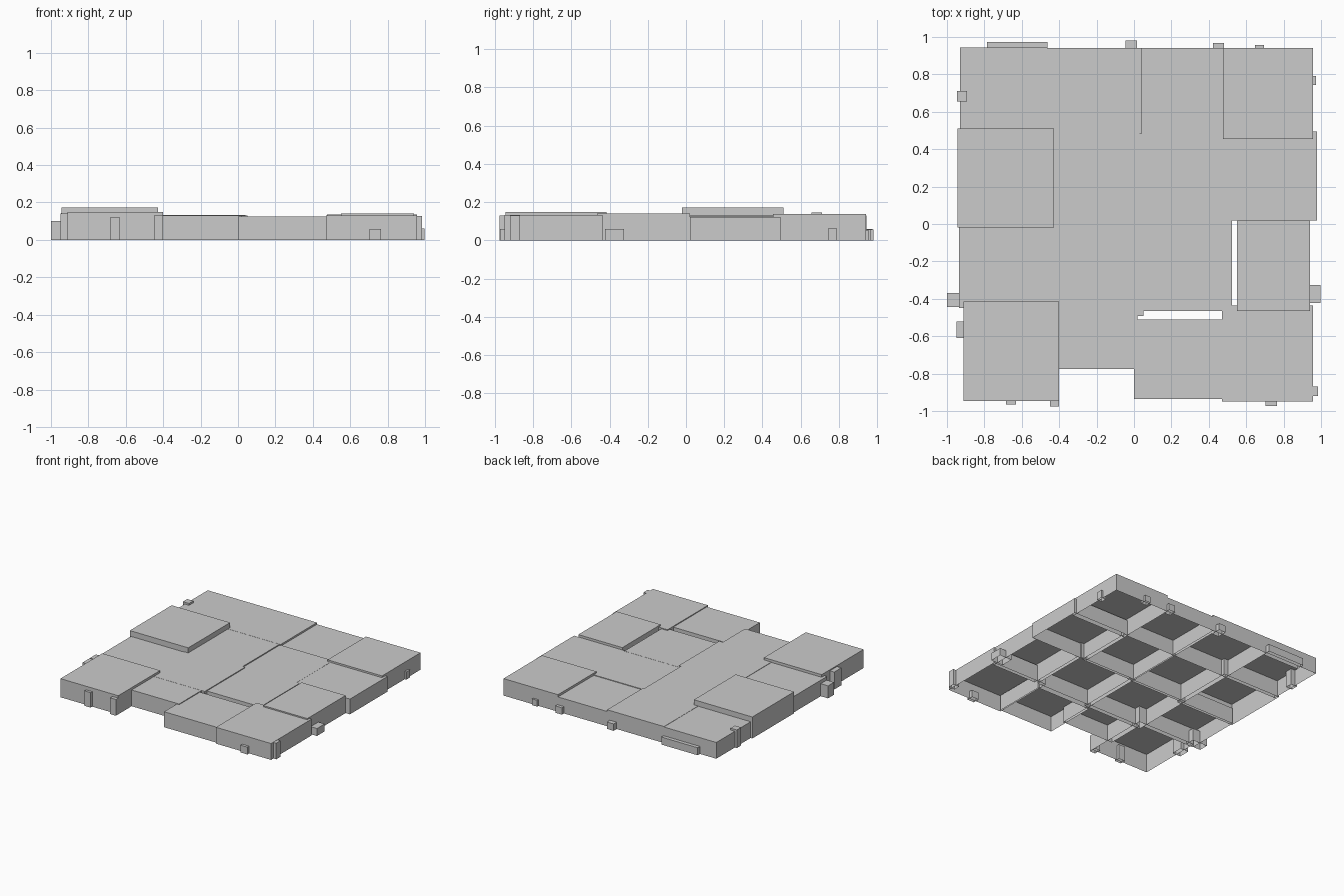
import bpy, bmesh


def open_box(name, x0, x1, y0, y1, h):
    """Thin shell: a flat roof with four walls, open underneath."""
    bm = bmesh.new()
    corners = [(x0, y0), (x1, y0), (x1, y1), (x0, y1)]
    low = [bm.verts.new((x, y, 0)) for x, y in corners]
    high = [bm.verts.new((x, y, h)) for x, y in corners]
    bm.faces.new(high)
    for i in range(4):
        j = (i + 1) % 4
        bm.faces.new((low[i], low[j], high[j], high[i]))
    mesh = bpy.data.meshes.new(name)
    bm.to_mesh(mesh)
    bm.free()
    obj = bpy.data.objects.new(name, mesh)
    bpy.context.collection.objects.link(obj)
    return obj


# Four by four patchwork of rooms: x0, x1, y0, y1, height
rooms = {
    "back": [(-.93, -.465, .48, .945, .13), (-.465, .04, .482, .942, .132),
             (.02, .475, .482, .942, .118), (.475, .958, .455, .942, .136)],
    "upper": [(-.945, -.427, -.02, .51, .172), (-.465, .03, .0, .482, .131),
              (.02, .50, .01, .49, .123), (.47, .978, .02, .495, .122)],
    "lower": [(-.935, -.465, -.45, .0, .128), (-.467, .05, -.493, .02, .131),
              (.02, .525, -.465, .03, .124), (.55, .94, -.465, .02, .141)],
    "front": [(-.912, -.40, -.945, -.415, .149), (-.44, .02, -.775, -.46, .13),
              (.0, .48, -.935, -.51, .124), (.47, .958, -.95, -.437, .131)],
}
for row, cells in rooms.items():
    for i, cell in enumerate(cells):
        open_box(f"{row}_room_{i + 1}", *cell)

# Small door tabs straddling the outer walls
tabs = {
    "back_tab": [(-.785, -.463, .91, .974, .06), (-.045, .015, .90, .98, .055),
                 (.422, .48, .91, .968, .055), (.648, .695, .91, .958, .05)],
    "left_tab": [(-.947, -.893, .655, .71, .145), (-1, -.87, -.445, -.37, .10),
                 (-.95, -.88, -.61, -.52, .14)],
    "right_tab": [(.93, .972, .743, .79, .062), (.89, .996, -.423, -.325, .06),
                  (.93, .983, -.92, -.868, .129)],
    "front_tab": [(-.685, -.63, -.966, -.92, .12), (-.45, -.40, -.975, -.92, .13),
                  (.702, .764, -.972, -.92, .058)],
}
for side, cells in tabs.items():
    for i, cell in enumerate(cells):
        open_box(f"{side}_{i + 1}", *cell)
